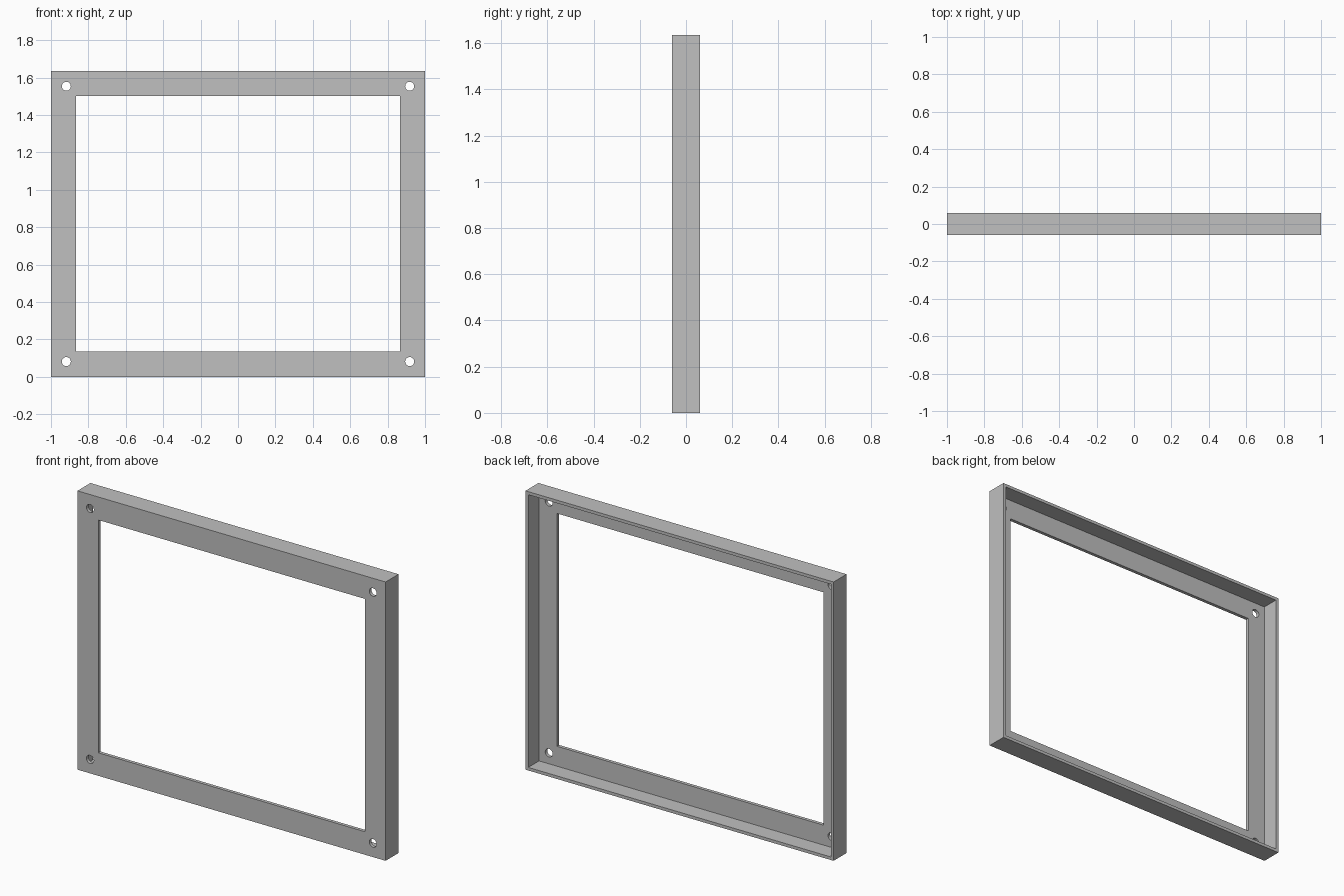
import bpy, bmesh, math
from mathutils import Matrix

cube = bpy.data.objects.get("Cube")
if cube:
    bpy.data.objects.remove(cube, do_unlink=True)

W, H, D = 2.0, 1.636, 0.12      # outer width, height, depth
BORDER = 0.135                  # width of the front border
PLATE, WALL = 0.02, 0.018       # thickness of front plate and rim wall
HOLE_INSET, HOLE_R = 0.082, 0.024

grey = bpy.data.materials.new("light grey")
grey.use_nodes = True
colour = (0.525, 0.525, 0.525, 1)
grey.diffuse_color = colour
grey.node_tree.nodes["Principled BSDF"].inputs["Base Color"].default_value = colour


def new_object(name, bm):
    bmesh.ops.recalc_face_normals(bm, faces=bm.faces)
    mesh = bpy.data.meshes.new(name)
    bm.to_mesh(mesh)
    bm.free()
    mesh.materials.append(grey)
    ob = bpy.data.objects.new(name, mesh)
    bpy.context.collection.objects.link(ob)
    return ob


# Frame: an L-shaped section (inset from the outer edge, y) swept round four mitred corners
section = [(0, -D / 2), (BORDER, -D / 2), (BORDER, -D / 2 + PLATE),
           (WALL, -D / 2 + PLATE), (WALL, D / 2), (0, D / 2)]
corners = [(-1, -1), (1, -1), (1, 1), (-1, 1)]
bm = bmesh.new()
rings = [[bm.verts.new((sx * (W / 2 - i), y, H / 2 + sz * (H / 2 - i))) for i, y in section]
         for sx, sz in corners]
n = len(section)
for c in range(4):
    a, b = rings[c], rings[(c + 1) % 4]
    for k in range(n):
        m = (k + 1) % n
        bm.faces.new((a[k], a[m], b[m], b[k]))
frame = new_object("picture_frame", bm)

# Screw holes through the front plate at each corner
bm = bmesh.new()
for sx, sz in corners:
    place = Matrix.Translation((sx * (W / 2 - HOLE_INSET), -D / 2 + PLATE / 2,
                                H / 2 + sz * (H / 2 - HOLE_INSET)))
    bmesh.ops.create_cone(bm, cap_ends=True, segments=32, radius1=HOLE_R, radius2=HOLE_R,
                          depth=PLATE * 3, matrix=place @ Matrix.Rotation(math.pi / 2, 4, 'X'))
cutter = new_object("screw_hole_cutter", bm)
cutter.hide_render = True

cut = frame.modifiers.new("screw_holes", 'BOOLEAN')
cut.operation = 'DIFFERENCE'
cut.solver = 'EXACT'
cut.object = cutter
bpy.ops.object.select_all(action='DESELECT')
frame.select_set(True)
bpy.context.view_layer.objects.active = frame
bpy.ops.object.modifier_apply(modifier=cut.name)
bpy.data.objects.remove(cutter, do_unlink=True)
bpy.ops.object.shade_smooth_by_angle(angle=math.radians(30))
